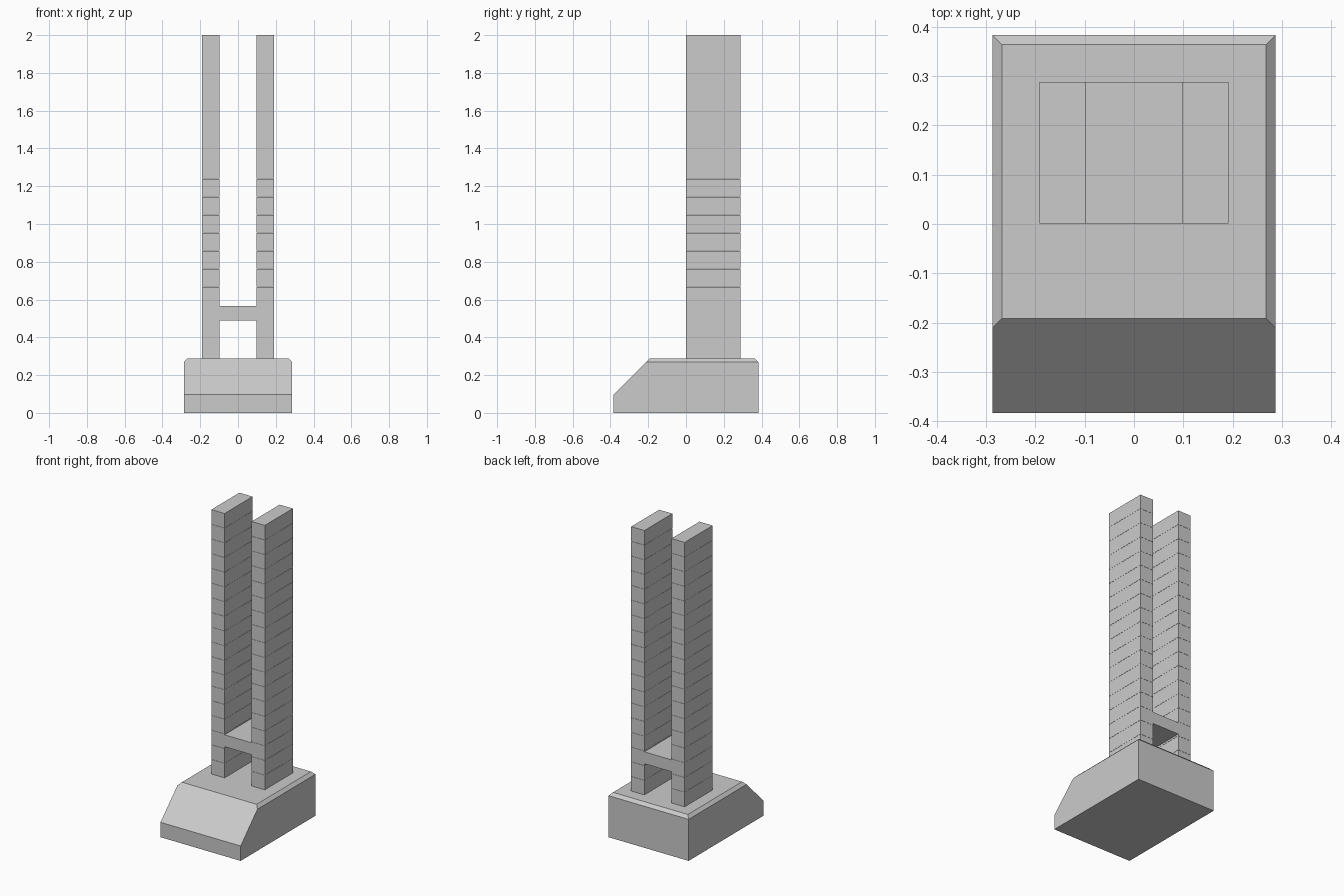
import bpy, bmesh

if "Cube" in bpy.data.objects:
    bpy.data.objects.remove(bpy.data.objects["Cube"])

concrete = bpy.data.materials.new("light grey")
concrete.diffuse_color = (0.6, 0.6, 0.6, 1)
concrete.use_nodes = True
concrete.node_tree.nodes["Principled BSDF"].inputs["Base Color"].default_value = concrete.diffuse_color


def finish(name, bm):
    mesh = bpy.data.meshes.new(name)
    bm.to_mesh(mesh)
    bm.free()
    mesh.materials.append(concrete)
    obj = bpy.data.objects.new(name, mesh)
    bpy.context.collection.objects.link(obj)
    return obj


def add_box(bm, lo, hi):
    verts = bmesh.ops.create_cube(bm, size=1)["verts"]
    for v in verts:
        v.co = [l + (c + 0.5) * (h - l) for c, l, h in zip(v.co, lo, hi)]


# Base: sloped front, small chamfer round the sides and back of the top
HALF_W, HALF_D, BASE_TOP, CHAMFER = 0.287, 0.383, 0.288, 0.0192
shoulder = BASE_TOP - CHAMFER
slope_end = -0.1915
outer = [(-HALF_D, 0), (-HALF_D, 0.0965), (slope_end - CHAMFER, shoulder),
         (HALF_D, shoulder), (HALF_D, 0)]
top = [(slope_end, BASE_TOP), (HALF_D - CHAMFER, BASE_TOP)]
bm = bmesh.new()
for side in (-1, 1):
    for y, z in outer:
        bm.verts.new((side * HALF_W, y, z))
    for y, z in top:
        bm.verts.new((side * (HALF_W - CHAMFER), y, z))
bmesh.ops.convex_hull(bm, input=bm.verts)
bmesh.ops.dissolve_limit(bm, angle_limit=0.02, verts=bm.verts, edges=bm.edges)
bmesh.ops.recalc_face_normals(bm, faces=bm.faces)
finish("base", bm)

# Twin towers: stacked blocks with hairline joints
INNER, OUTER, FRONT, BACK = 0.097, 0.1915, 0.001, 0.2875
COUNT, JOINT = 18, 0.001
pitch = (2 - BASE_TOP + JOINT) / COUNT
for name, side in (("left_tower", -1), ("right_tower", 1)):
    bm = bmesh.new()
    x0, x1 = sorted((side * INNER, side * OUTER))
    for i in range(COUNT):
        z = BASE_TOP + i * pitch
        add_box(bm, (x0, FRONT, z), (x1, BACK, z + pitch - JOINT))
    finish(name, bm)

# Bridge deck linking the towers
bm = bmesh.new()
add_box(bm, (-INNER, FRONT, 0.49), (INNER, BACK, 0.567))
finish("bridge", bm)
